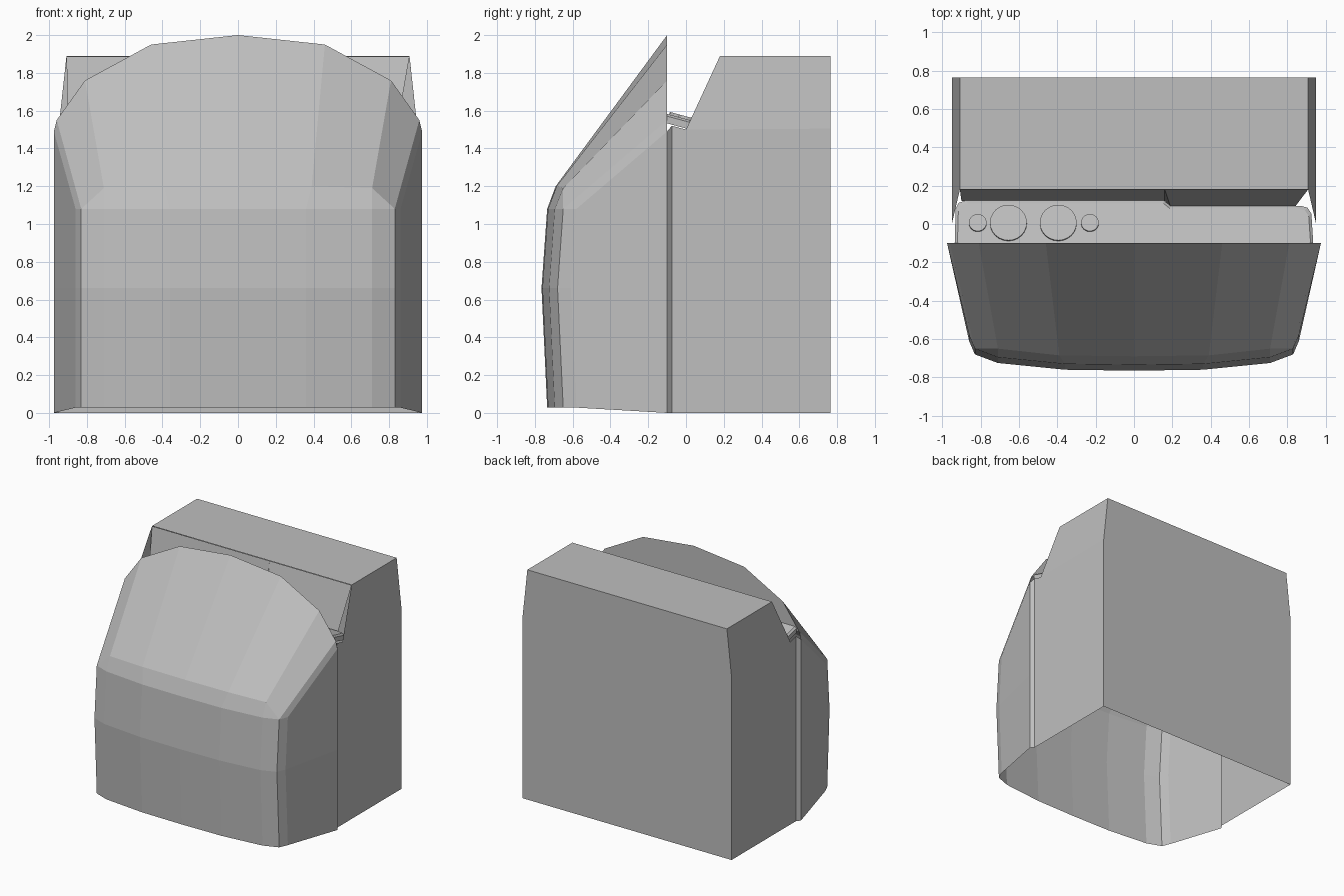
import bpy, bmesh, math
from mathutils import Matrix, Vector

if "Cube" in bpy.data.objects:
    bpy.data.objects.remove(bpy.data.objects["Cube"])

grey = bpy.data.materials.new("plain_grey")
grey.diffuse_color = (0.52, 0.52, 0.52, 1)
grey.use_nodes = True
grey.node_tree.nodes["Principled BSDF"].inputs["Base Color"].default_value = grey.diffuse_color


def make(name, faces, mirror=False):
    """Object from polygons given as point lists, optionally mirrored across x = 0."""
    bm = bmesh.new()
    for pts in faces:
        bm.faces.new([bm.verts.new(p) for p in pts])
        if mirror:
            bm.faces.new([bm.verts.new((-x, y, z)) for x, y, z in reversed(pts)])
    bmesh.ops.remove_doubles(bm, verts=bm.verts, dist=0.0005)
    bmesh.ops.recalc_face_normals(bm, faces=bm.faces)
    me = bpy.data.meshes.new(name)
    bm.to_mesh(me)
    bm.free()
    me.materials.append(grey)
    ob = bpy.data.objects.new(name, me)
    bpy.context.collection.objects.link(ob)
    return ob


def grid(rows):
    """Quads (or triangles) between successive rows of points."""
    out = []
    for a, b in zip(rows, rows[1:]):
        for i in range(len(a) - 1):
            pts = []
            for p in (a[i], a[i + 1], b[i + 1], b[i]):
                if p not in pts:
                    pts.append(p)
            if len(pts) > 2:
                out.append(pts)
    return out


# front shell: plan curve from centre to rear edge, bowed in slightly at top and bottom
plan = [(0, -.765), (.36, -.76), (.71, -.725), (.83, -.68), (.86, -.61), (.975, -.1)]


def ring(z, inset, z_rear):
    return [(x, y + inset, z) for x, y in plan[:-1]] + [(.975, -.1, z_rear)]


belt = ring(1.08, .03, 1.49)
walls = grid([ring(.028, .03, 0), ring(.66, 0, .66), belt])

# sloping upper face, ending in an arch at y = -0.1
shoulder = [(0, -.69, 1.2), (.39, -.685, 1.2), (.71, -.65, 1.19), belt[3]]
arch = [(0, -.1, 2.0), (.46, -.1, 1.95), (.81, -.1, 1.76), (.96, -.1, 1.55)]
slope = grid([belt[:4], shoulder, arch])
trim = [[belt[3], belt[4], belt[5], arch[3]]]
make("front_shell", walls + slope + trim, mirror=True)

# flat rear panel of the arch, above the shelf
make("arch_back_panel", [arch + [(0, -.1, 1.55)]], mirror=True)

# vertical seam between shell and rear box
make("side_seam", [[(.975, -.1, 0), (.95, -.075, 0), (.95, -.075, 1.52), (.975, -.1, 1.49)]],
     mirror=True)

# hollow rear box, open underneath and in front
W, T = .95, .908
lower = [(W, -.075, 0), (W, .765, 0), (W, .765, 1.505), (W, 0, 1.5), (W, -.075, 1.52)]
upper = [(W, 0, 1.5), (W, .765, 1.505), (T, .765, 1.89), (T, .18, 1.89)]
back = [(0, .765, 0), (W, .765, 0), (W, .765, 1.505), (T, .765, 1.89), (0, .765, 1.89)]
top = [(0, .18, 1.89), (T, .18, 1.89), (T, .765, 1.89), (0, .765, 1.89)]
make("rear_box", [lower, upper, back, top], mirror=True)


# tilted instrument shelf with a lip
def shelf_z(y):
    return 1.58 - .27 * (y + .09)


outline = [(-.935, -.1), (-.93, .08), (-.915, .11), (-.88, .122), (.155, .122), (.19, .095),
           (.87, .095), (.905, .085), (.925, .055), (.935, -.1)]
inner = [(x * .985, max(y - .014, -.1)) for x, y in outline]
rim = [(x, y, shelf_z(y) - .012) for x, y in outline]
skirt = [(x, y, shelf_z(y) - .05) for x, y in outline]
plate = [(x, y, shelf_z(y)) for x, y in inner]
make("instrument_shelf", [plate] + grid([plate, rim, skirt]))

# riser from shelf to box top, with the small step in its depth
peak = (.16, .18, 1.888)
left_foot, right_foot = (.16, .12, 1.5), (.19, .09, 1.5)
make("riser", [[(-.908, .18, 1.888), peak, left_foot, (-.9, .12, 1.5)],
               [peak, (.908, .18, 1.888), (.84, .09, 1.5), right_foot],
               [peak, right_foot, left_foot]])

# round dials on the shelf
tilt = Matrix.Rotation(-math.atan(.27), 4, 'X')
for i, (x, r) in enumerate([(-.815, .046), (-.655, .096), (-.395, .096), (-.23, .046)]):
    bm = bmesh.new()
    bmesh.ops.create_cone(bm, cap_ends=True, segments=24, radius1=r, radius2=r, depth=.02)
    bm.transform(Matrix.Translation(Vector((x, .005, shelf_z(.005) + .004))) @ tilt)
    me = bpy.data.meshes.new("dial")
    bm.to_mesh(me)
    bm.free()
    me.materials.append(grey)
    bpy.context.collection.objects.link(bpy.data.objects.new(f"dial_{i + 1}", me))
